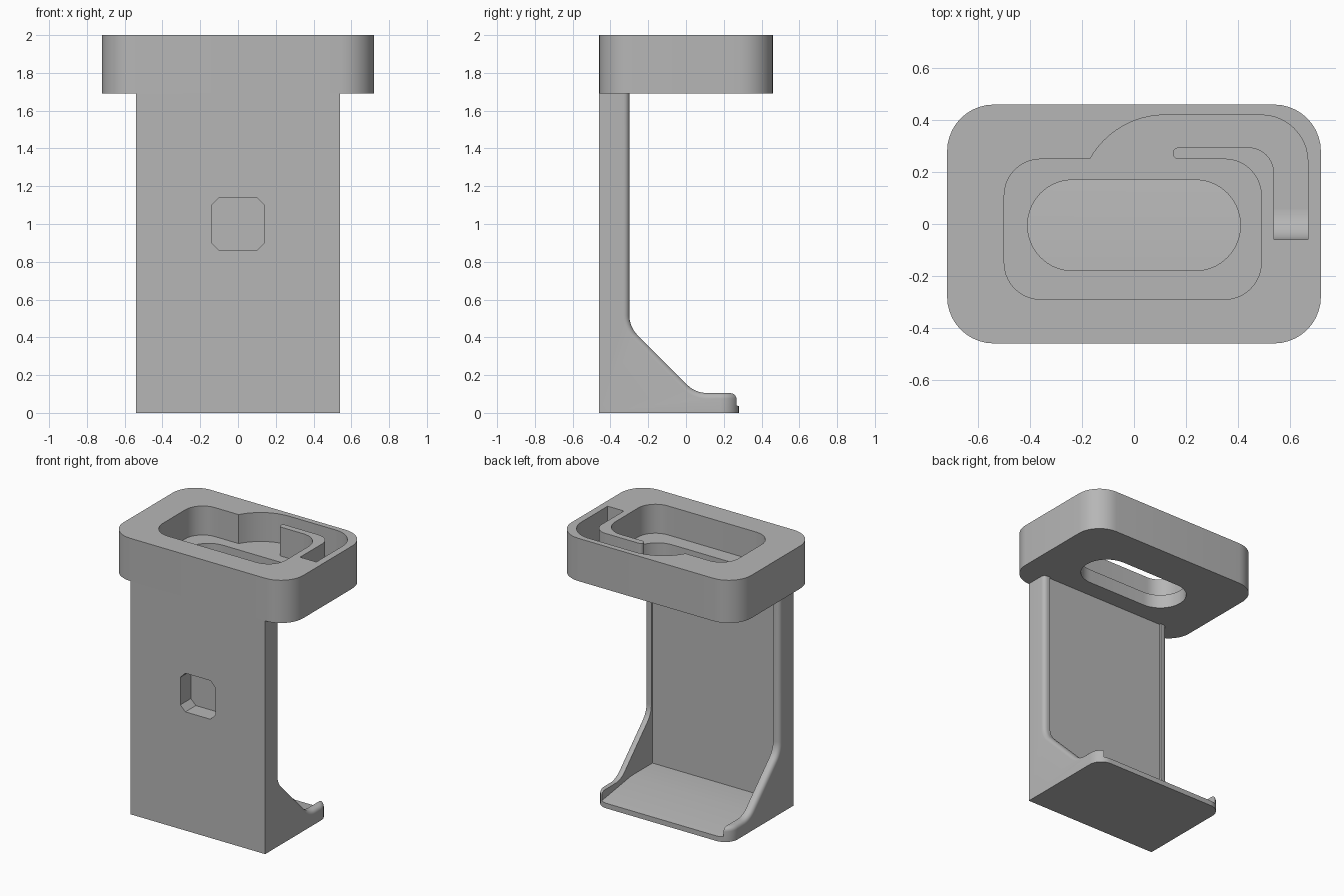
import bpy, bmesh, math
from mathutils import Vector

cube = bpy.data.objects.get("Cube")
if cube:
    bpy.data.objects.remove(cube, do_unlink=True)

grey = bpy.data.materials.new("plain_grey")
grey.use_nodes = True
GREY = (0.47, 0.47, 0.47, 1)
grey.diffuse_color = GREY
grey.node_tree.nodes["Principled BSDF"].inputs["Base Color"].default_value = GREY


def outline(corners, steps=10):
    """Round each (x, y, radius) corner of a closed 2D outline."""
    pts = []
    n = len(corners)
    for i, (x, y, r) in enumerate(corners):
        p = Vector((x, y))
        if r == 0:
            pts.append(p)
            continue
        a = (Vector(corners[i - 1][:2]) - p).normalized()
        b = (Vector(corners[(i + 1) % n][:2]) - p).normalized()
        half = a.angle(b) / 2
        centre = p + (a + b).normalized() * r / math.sin(half)
        start = p + a * r / math.tan(half) - centre
        end = p + b * r / math.tan(half) - centre
        turn = math.atan2(start.x * end.y - start.y * end.x, start.dot(end))
        for k in range(steps + 1):
            t = turn * k / steps
            c, s = math.cos(t), math.sin(t)
            pts.append(centre + Vector((start.x * c - start.y * s,
                                        start.x * s + start.y * c)))
    return pts


def prism(pts, axis, low, high):
    """Extrude a 2D outline along an axis into a bmesh."""
    place = {"x": lambda p, d: (d, p[0], p[1]),
             "y": lambda p, d: (p[0], d, p[1]),
             "z": lambda p, d: (p[0], p[1], d)}[axis]
    bm = bmesh.new()
    face = bm.faces.new([bm.verts.new(place(p, low)) for p in pts])
    ext = bmesh.ops.extrude_face_region(bm, geom=[face])
    verts = [v for v in ext["geom"] if isinstance(v, bmesh.types.BMVert)]
    shift = Vector(place((0, 0), high - low))
    bmesh.ops.translate(bm, verts=verts, vec=shift)
    bmesh.ops.recalc_face_normals(bm, faces=bm.faces)
    return bm


def make(name, bm):
    mesh = bpy.data.meshes.new(name)
    bm.to_mesh(mesh)
    bm.free()
    mesh.materials.append(grey)
    obj = bpy.data.objects.new(name, mesh)
    bpy.context.collection.objects.link(obj)
    return obj


def cut(obj, name, bm):
    """Subtract a prism from an object and remove the cutter."""
    cutter = make(name, bm)
    cutter.hide_render = True
    mod = obj.modifiers.new(name, "BOOLEAN")
    mod.operation = "DIFFERENCE"
    mod.solver = "EXACT"
    mod.object = cutter
    bpy.context.view_layer.objects.active = obj
    bpy.ops.object.modifier_apply(modifier=name)
    bpy.data.objects.remove(cutter, do_unlink=True)


def smooth(obj):
    bpy.ops.object.select_all(action="DESELECT")
    obj.select_set(True)
    bpy.context.view_layer.objects.active = obj
    bpy.ops.object.shade_smooth_by_angle(angle=math.radians(30))


def box(x0, y0, x1, y1, r):
    return outline([(x0, y0, r), (x1, y0, r), (x1, y1, r), (x0, y1, r)])


HEAD_Z, FLOOR_Z, TOP = 1.69, 1.79, 2.0

# Top block with slot, recess and curled channel
head = make("top_block", prism(box(-0.72, -0.46, 0.72, 0.46, 0.18), "z", HEAD_Z, TOP))

R, cx = 0.332, 0.12
sweep = math.asin(0.29 / R)
bulge = [(cx - R * math.sin(sweep * k / 12), 0.42 - R + R * math.cos(sweep * k / 12), 0)
         for k in range(13)]
recess = outline([(-0.5, -0.29, 0.14), (0.49, -0.29, 0.14), (0.49, 0.25, 0.14),
                  (0.15, 0.25, 0.022), (0.15, 0.295, 0.022), (0.54, 0.295, 0.1),
                  (0.54, -0.06, 0), (0.67, -0.06, 0), (0.67, 0.42, 0.18)]
                 + bulge + [(-0.5, 0.25, 0.14)])
cut(head, "recess_cutter", prism(recess, "z", FLOOR_Z, TOP + 0.1))
cut(head, "slot_cutter", prism(box(-0.41, -0.18, 0.41, 0.17, 0.174), "z", HEAD_Z - 0.1, TOP))
smooth(head)

# Curved ramp at the closed end of the channel
r = 0.115
ramp = [(-0.07, FLOOR_Z - 0.01), (-0.06 + r, FLOOR_Z - 0.01)]
for k in range(11):
    t = math.pi / 2 * k / 10
    ramp.append((-0.06 + r - r * math.sin(t), FLOOR_Z + r - r * math.cos(t)))
ramp.append((-0.07, FLOOR_Z + r))
smooth(make("channel_ramp", prism(ramp, "x", 0.535, 0.675)))

# Back plate and foot as one side profile
side = outline([(-0.46, 0, 0), (0.28, 0, 0), (0.28, 0.105, 0), (0.05, 0.105, 0.15),
                (-0.3, 0.455, 0.15), (-0.3, HEAD_Z, 0), (-0.46, HEAD_Z, 0)], 8)
bm = prism(side, "x", -0.54, 0.54)

# Round the foot corners, then soften the rim
corners = [e for e in bm.edges
           if all(v.co.y > 0.27 for v in e.verts)
           and abs(e.verts[0].co.z - e.verts[1].co.z) > 0.05]
bmesh.ops.bevel(bm, geom=corners, offset=0.1, segments=8, profile=0.5, affect="EDGES")
bm.normal_update()


def is_inner(f):
    c, n = f.calc_center_median(), f.normal
    return abs(n.x) < 0.01 and c.z < 1.6 and (n.z > 0.01 or (n.y > 0.9 and c.y < 0))


rim = []
for e in bm.edges:
    if len(e.link_faces) == 2:
        inner = [f for f in e.link_faces if is_inner(f)]
        if len(inner) == 1:
            other = [f for f in e.link_faces if f not in inner][0]
            if abs(other.normal.z) < 0.01:
                rim.append(e)
bmesh.ops.bevel(bm, geom=rim, offset=0.03, segments=5, profile=0.5, affect="EDGES")
bmesh.ops.recalc_face_normals(bm, faces=bm.faces)
body = make("plate_and_foot", bm)

# Shallow cradle between the side ribs, with a sloping floor
cradle = [(-0.313, 0.09), (-0.07, 0.09), (0.35, 0.026), (0.35, 1.8), (-0.313, 1.8)]
cut(body, "cradle_cutter", prism(cradle, "x", -0.488, 0.488))

# Chamfered square pocket in the front
a, c = 0.14, 0.1
pocket = [(a, -c), (a, c), (c, a), (-c, a), (-a, c), (-a, -c), (-c, -a), (c, -a)]
cut(body, "pocket_cutter", prism([(x, z + 1) for x, z in pocket], "y", -0.56, -0.34))
smooth(body)
